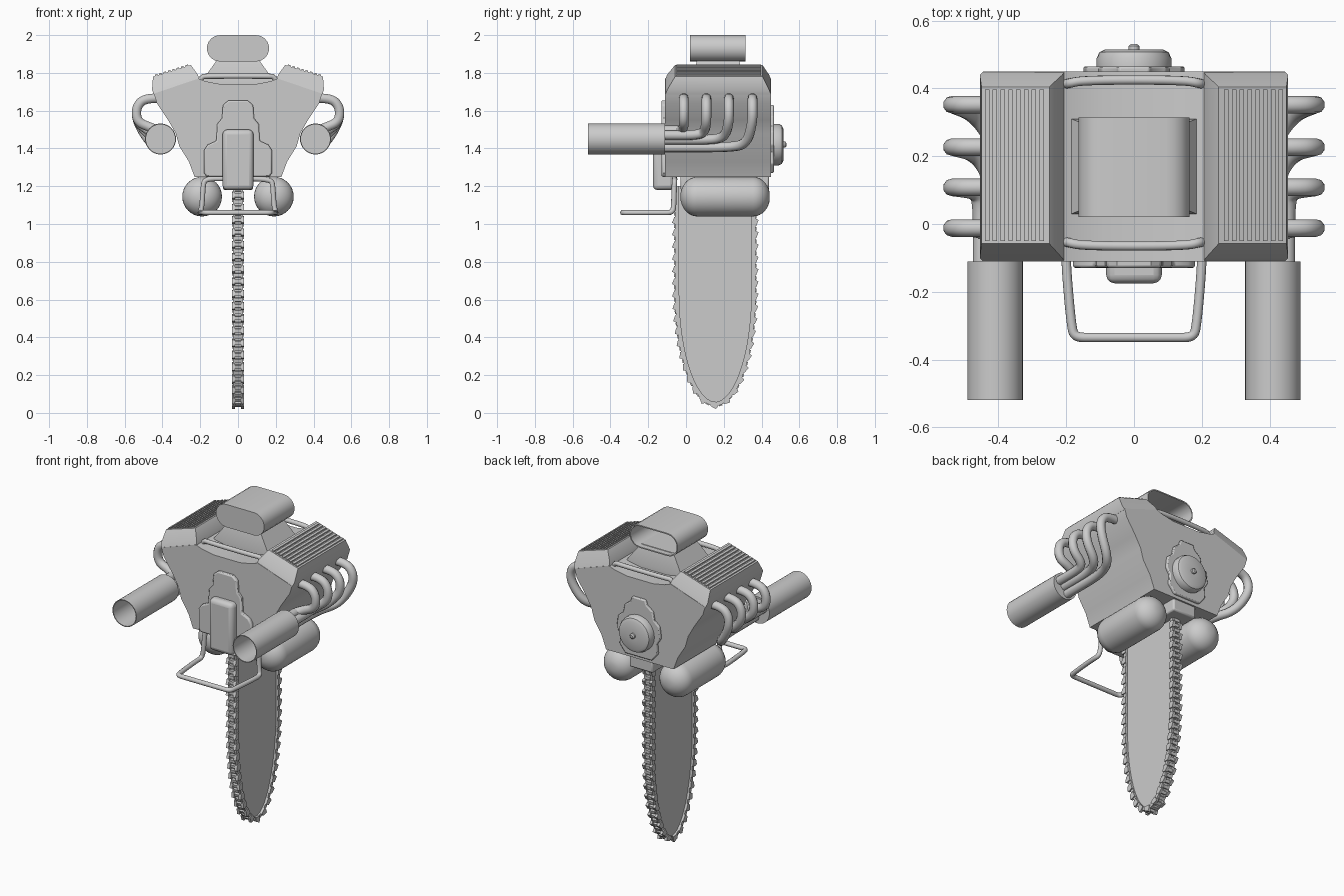
import bpy, bmesh, math
from mathutils import Vector, Matrix

cube = bpy.data.objects.get("Cube")
if cube:
    bpy.data.objects.remove(cube, do_unlink=True)

COLOR = (0.6, 0.6, 0.6, 1)
metal = bpy.data.materials.new("light grey metal")
metal.use_nodes = True
metal.diffuse_color = COLOR
metal.node_tree.nodes["Principled BSDF"].inputs["Base Color"].default_value = COLOR


def select_only(ob):
    bpy.ops.object.select_all(action='DESELECT')
    ob.select_set(True)
    bpy.context.view_layer.objects.active = ob


def finish(name, bm, angle=35, bevel=0, segments=2):
    bmesh.ops.recalc_face_normals(bm, faces=bm.faces)
    me = bpy.data.meshes.new(name)
    bm.to_mesh(me)
    bm.free()
    ob = bpy.data.objects.new(name, me)
    bpy.context.collection.objects.link(ob)
    me.materials.append(metal)
    select_only(ob)
    bpy.ops.object.shade_smooth_by_angle(angle=math.radians(angle))
    if bevel:
        mod = ob.modifiers.new("soft edges", 'BEVEL')
        mod.width, mod.segments = bevel, segments
        mod.limit_method, mod.angle_limit = 'ANGLE', math.radians(40)
    return ob


def add_loft(bm, rings):
    """Skin closed rings of equal length and cap both ends."""
    loops = [[bm.verts.new(p) for p in ring] for ring in rings]
    n = len(loops[0])
    for a, b in zip(loops, loops[1:]):
        for i in range(n):
            j = (i + 1) % n
            bm.faces.new((a[i], a[j], b[j], b[i]))
    return bm.faces.new(loops[0]), bm.faces.new(loops[-1])


def loft(name, rings, **kw):
    bm = bmesh.new()
    add_loft(bm, rings)
    return finish(name, bm, **kw)


def prism(name, outline, y0, y1, **kw):
    return loft(name, [[(x, y, z) for x, z in outline] for y in (y0, y1)], **kw)


def mirrored(half):
    return half + [(-x, z) for x, z in reversed(half) if x > 0]


def box_outline(w, z0, z1):
    return [(w, z0), (w, z1), (-w, z1), (-w, z0)]


def lathe(name, profile, cx, cz, sides=32, **kw):
    """Turn (radius, y) pairs around an axis that runs along y."""
    turn = [math.tau * i / sides for i in range(sides)]
    return loft(name, [[(cx + r * math.cos(a), y, cz + r * math.sin(a)) for a in turn]
                       for r, y in profile], **kw)


def tube(name, points, radius, cyclic=False):
    cu = bpy.data.curves.new(name, 'CURVE')
    cu.dimensions = '3D'
    cu.bevel_depth, cu.bevel_resolution = radius, 3
    cu.resolution_u, cu.use_fill_caps = 6, True
    sp = cu.splines.new('NURBS')
    sp.points.add(len(points) - 1)
    for p, co in zip(sp.points, points):
        p.co = (*co, 1)
    sp.order_u, sp.use_endpoint_u, sp.use_cyclic_u = 3, True, cyclic
    ob = bpy.data.objects.new(name, cu)
    bpy.context.collection.objects.link(ob)
    cu.materials.append(metal)
    select_only(ob)
    bpy.ops.object.convert(target='MESH')
    bpy.ops.object.shade_smooth_by_angle(angle=math.radians(45))


# Engine block with a shallow valley between the heads
prism("engine_block", mirrored([(0.23, 1.25), (0.26, 1.33), (0.31, 1.41), (0.33, 1.48),
      (0.37, 1.55), (0.43, 1.64), (0.445, 1.69), (0.21, 1.77), (0.17, 1.755),
      (0.09, 1.74)]), -0.11, 0.45, angle=25)
prism("blade_mount", box_outline(0.08, 1.18, 1.27), -0.03, 0.44, bevel=0.01)

# Front and rear covers
prism("front_cover", mirrored([(0.165, 1.25), (0.18, 1.27), (0.18, 1.39), (0.16, 1.42),
      (0.115, 1.44), (0.11, 1.53), (0.085, 1.56), (0.08, 1.63), (0.05, 1.655)]),
      -0.13, -0.1, bevel=0.008)
prism("front_housing", box_outline(0.082, 1.18, 1.5), -0.175, -0.06, bevel=0.025, segments=3)
prism("rear_cover", mirrored([(0.09, 1.27), (0.13, 1.32), (0.125, 1.38), (0.15, 1.42),
      (0.14, 1.49), (0.105, 1.52), (0.095, 1.57), (0.055, 1.6), (0.045, 1.63)]),
      0.44, 0.465, bevel=0.006)
lathe("starter_disc", [(0.11, 0.46), (0.11, 0.49), (0.102, 0.507), (0.085, 0.515),
      (0.02, 0.515)], 0, 1.42)
lathe("starter_nub", [(0.016, 0.51), (0.016, 0.525), (0.009, 0.531)], 0, 1.42, sides=16)

# Air scoop, open at the rear, on a tapered base
stadium = []
for i in range(20):
    a = math.pi * (i % 10) / 9 - math.pi / 2 + math.pi * (i // 10)
    stadium.append(((0.095 if i < 10 else -0.095) + 0.07 * math.cos(a),
                    1.93 + 0.07 * math.sin(a)))
bm = bmesh.new()
front, rear = add_loft(bm, [[(x, y, z) for x, z in stadium] for y in (0.02, 0.315)])
bm.normal_update()
bmesh.ops.inset_region(bm, faces=[rear], thickness=0.007)
hole = bmesh.ops.extrude_face_region(bm, geom=[rear])
bmesh.ops.delete(bm, geom=[rear], context='FACES_ONLY')
bmesh.ops.translate(bm, vec=(0, -0.28, 0),
                    verts=[v for v in hole["geom"] if isinstance(v, bmesh.types.BMVert)])
finish("air_scoop", bm)


def rect(w, y0, y1, z):
    return [(-w, y0, z), (w, y0, z), (w, y1, z), (-w, y1, z)]


loft("scoop_base", [rect(0.185, 0.03, 0.31, 1.73), rect(0.185, 0.03, 0.31, 1.765),
                    rect(0.11, 0.06, 0.28, 1.87)])

# Rails across the valley, front and rear
for name, y in (("front_rail", -0.065), ("rear_rail", 0.425)):
    out = -0.012 if y < 0 else 0.012
    right = [(-0.205, y - out, 1.74), (-0.2, y - out, 1.78), (-0.15, y, 1.783)]
    tube(name, right + [(-x, yy, z) for x, yy, z in reversed(right)], 0.014)

# Bent front handle, a closed loop
half = [(0.05, -0.06, 1.24), (0.175, -0.06, 1.24), (0.185, -0.062, 1.2), (0.19, -0.065, 1.1),
        (0.2, -0.07, 1.06), (0.2, -0.13, 1.06), (0.185, -0.3, 1.06), (0.175, -0.335, 1.06),
        (0.12, -0.335, 1.06)]
tube("front_handle", half + [(-x, y, z) for x, y, z in reversed(half)], 0.014, cyclic=True)

# Header tube start (y) and its end on the exhaust (x, z)
HEADERS = [(-0.012, 0.42, 1.495), (0.108, 0.45, 1.47), (0.227, 0.415, 1.445), (0.352, 0.395, 1.405)]

for side, s in (("left", 1), ("right", -1)):
    # Ribbed valve cover
    def cover_ring(xo, zo, xi, zi, y0, y1):
        return [(s * xo, y0, zo), (s * xi, y0, zi), (s * xi, y1, zi), (s * xo, y1, zo)]
    loft(side + "_valve_cover", [cover_ring(0.445, 1.685, 0.205, 1.765, -0.11, 0.45),
         cover_ring(0.455, 1.71, 0.212, 1.79, -0.1, 0.44),
         cover_ring(0.45, 1.78, 0.25, 1.842, -0.058, 0.405)])
    bm = bmesh.new()
    for i in range(8):
        xo = 0.44 - i * 0.023
        za, zb = (1.78 + (0.45 - x) * 0.31 for x in (xo, xo - 0.013))
        add_loft(bm, [cover_ring(xo, za + h, xo - 0.013, zb + h, -0.05, 0.397)
                      for h in (-0.005, 0.007)])
    finish(side + "_valve_cover_ribs", bm)

    # Fuel tank with rounded ends
    ends = [math.pi / 2 * i / 8 for i in range(1, 9)]
    profile = [(0.105 * math.sin(a), 0.06 - 0.09 * math.cos(a)) for a in ends]
    profile += [(0.105 * math.sin(a), 0.355 + 0.09 * math.cos(a)) for a in reversed(ends)]
    lathe(side + "_tank", profile, s * 0.19, 1.145)

    # Exhaust pipe, open at the front
    lathe(side + "_exhaust", [(0.082, -0.11), (0.082, -0.52), (0.077, -0.52), (0.077, -0.13)],
          s * 0.41, 1.45)

    # Four header tubes sweeping forward into the exhaust
    for i, (y, x, z) in enumerate(HEADERS):
        sweep = y - 0.02 - 0.04 * i
        path = [(0.4, y, 1.665), (0.49, y, 1.67), (0.54, y, 1.62), (0.535, y, 1.54),
                (0.46, y - 0.01 * i, z + 0.015), (x, sweep, z), (x, -0.07, z), (x, -0.13, z)]
        tube(f"{side}_header_{i + 1}", [(s * a, b, c) for a, b, c in path], 0.026)

# Guide bar with an elliptical tip
MID, HALF, LOW, TIP, TOP = 0.155, 0.205, 0.64, 0.595, 1.2
rim = [Vector((0, MID - HALF, TOP))]
for i in range(41):
    a = math.pi * i / 40
    rim.append(Vector((0, MID - HALF * math.cos(a), LOW - TIP * math.sin(a))))
rim.append(Vector((0, MID + HALF, TOP)))
loft("guide_bar", [[p + Vector((x, 0, 0)) for p in rim] for x in (-0.017, 0.017)])

# Saw chain: overlapping side plates, centre links and pointed cutters
PITCH = 0.0325
plate = [(-0.017, -0.014), (0.017, -0.014), (0.017, 0.008), (-0.017, 0.008)]
cutter = [(-0.02, -0.014), (0.02, -0.014), (0.022, 0.01), (0.014, 0.024), (-0.016, 0.012)]
centre = [(-0.012, -0.008), (0.012, -0.008), (0.009, 0.013), (-0.009, 0.013)]
bm = bmesh.new()


def add_link(shape, x0, x1, pos, along):
    out = Vector((0, along.z, -along.y))
    add_loft(bm, [[pos + along * t + out * n + Vector((x, 0, 0)) for t, n in shape]
                  for x in (x0, x1)])


carry, count = PITCH / 2, 0
for a, b in zip(rim, rim[1:]):
    length, along = (b - a).length, (b - a).normalized()
    while carry < length:
        pos = a + along * carry
        # Flip the outward side so that links point away from the bar
        step = -along
        shape = cutter if count % 2 else plate
        step = step if Vector((0, step.z, -step.y)).dot(pos - Vector((0, MID, LOW))) > 0 else along
        edge = 0.033 if count % 2 else 0.027
        for s in (1, -1):
            add_link(shape, s * 0.016, s * edge, pos, step)
        add_link(centre, -0.016, 0.016, pos, step)
        carry += PITCH
        count += 1
    carry -= length
finish("saw_chain", bm)
